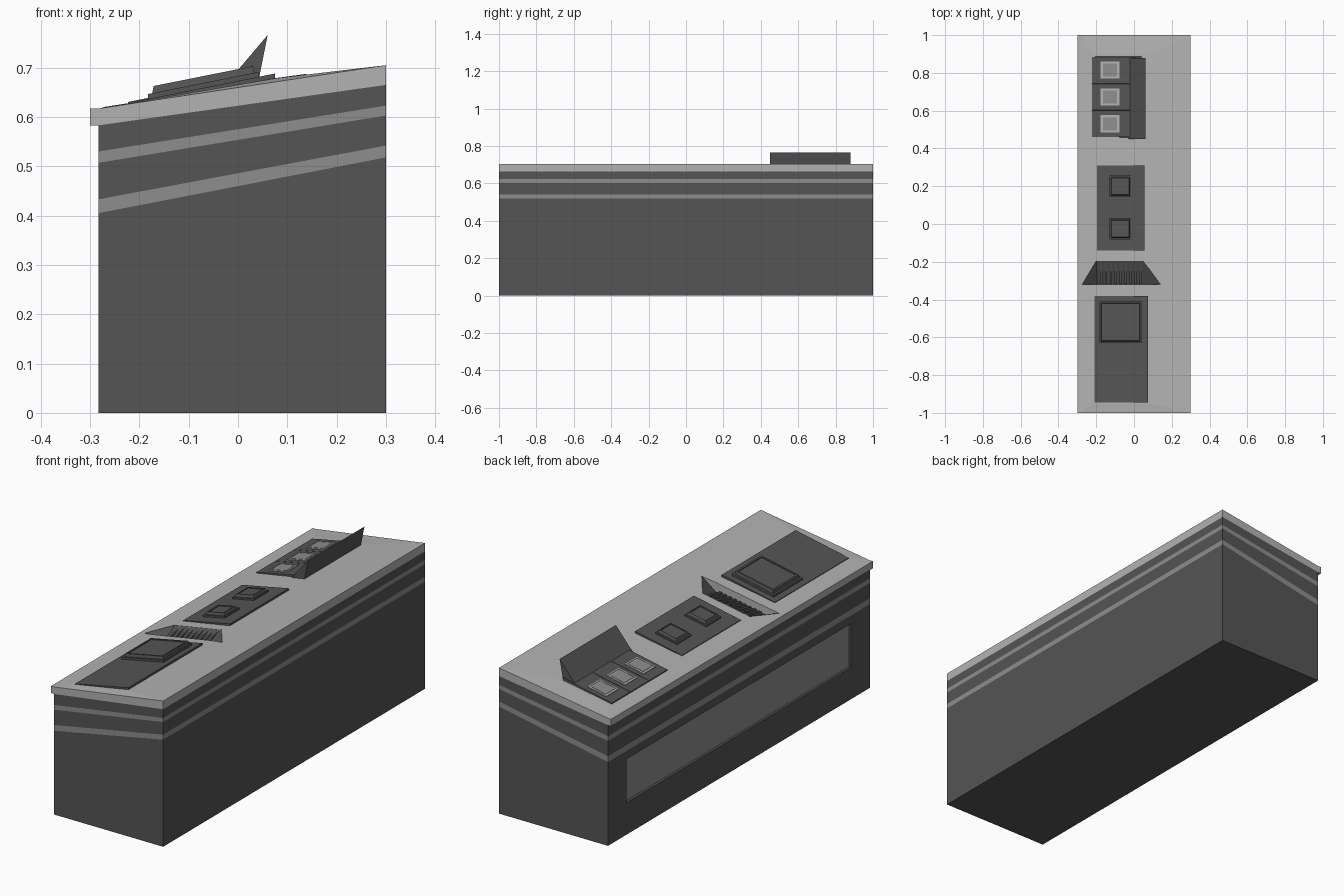
import bpy, bmesh
from mathutils import Vector

if "Cube" in bpy.data.objects:
    bpy.data.objects.remove(bpy.data.objects["Cube"])


def material(name, v):
    m = bpy.data.materials.new(name)
    m.diffuse_color = (v, v, v, 1)
    m.use_nodes = True
    m.node_tree.nodes["Principled BSDF"].inputs["Base Color"].default_value = m.diffuse_color
    return m


DARK, MID, LIGHT = material("dark", 0.09), material("mid", 0.27), material("light", 0.45)


def finish(bm, name, *mats):
    bmesh.ops.recalc_face_normals(bm, faces=bm.faces[:])
    me = bpy.data.meshes.new(name)
    bm.to_mesh(me)
    bm.free()
    for m in mats:
        me.materials.append(m)
    ob = bpy.data.objects.new(name, me)
    bpy.context.collection.objects.link(ob)
    return ob


def prism(a, b):
    """Closed solid between two matching outlines."""
    bm = bmesh.new()
    va, vb = [bm.verts.new(p) for p in a], [bm.verts.new(p) for p in b]
    n = len(a)
    for i in range(n):
        j = (i + 1) % n
        bm.faces.new((va[i], va[j], vb[j], vb[i]))
    bm.faces.new(va)
    top = bm.faces.new(vb)
    bm.normal_update()
    return bm, top


def xz_prism(profile, y0, y1):
    return prism([(x, y0, z) for x, z in profile], [(x, y1, z) for x, z in profile])[0]


def rect(x0, x1, y0, y1):
    return [(x0, y0), (x1, y0), (x1, y1), (x0, y1)]


def deck(x):
    """Height of the tilted control plates."""
    return 0.631 + 0.2 * (x + 0.21)


def surface(x):
    """Height of the countertop."""
    if x < -0.22:
        return 0.617 + 0.151 * (x + 0.283)
    if x < 0.08:
        return 0.6265 + 0.175 * (x + 0.22)
    return 0.679 + 0.118 * (x - 0.08)


def pad(name, x0, x1, y0, y1, low, high, taper=0.0, rim=0.0, sink=0.0, mat=DARK):
    """Block on the tilted deck, optionally tapered with a sunken top."""
    a = [(x, y, deck(x) + low) for x, y in rect(x0, x1, y0, y1)]
    t = taper
    b = [(x, y, deck(x) + high) for x, y in rect(x0 + t, x1 - t, y0 + t, y1 - t)]
    bm, top = prism(a, b)
    if rim:
        bmesh.ops.recalc_face_normals(bm, faces=bm.faces[:])
        bmesh.ops.inset_region(bm, faces=[top], thickness=rim)
        bm2 = bmesh.ops.extrude_discrete_faces(bm, faces=[top])["faces"][0]
        bmesh.ops.translate(bm, verts=bm2.verts[:], vec=(0, 0, -sink))
    return finish(bm, name, mat)


# Cabinet body: stacked sloping rings, every second band is a light stripe
levels = [(0, 0), (.405, .518), (.433, .542), (.507, .603), (.53, .623), (.583, .665)]
bm = bmesh.new()
rings = [[bm.verts.new((x, y, zl if x < 0 else zr)) for x, y in rect(-.283, .3, -1, 1)]
         for zl, zr in levels]
for k in range(len(rings) - 1):
    for i in range(4):
        j = (i + 1) % 4
        f = bm.faces.new((rings[k][i], rings[k][j], rings[k + 1][j], rings[k + 1][i]))
        f.material_index = k % 2
        if k == 0 and i == 3:
            side = f
bm.faces.new(rings[0])
bm.faces.new(rings[-1])
bmesh.ops.recalc_face_normals(bm, faces=bm.faces[:])

# Recessed long panel on the user side
bmesh.ops.inset_region(bm, faces=[side], thickness=0.03)
for v in side.verts:
    v.co = (-.283, .857 if v.co.y > 0 else -.857, .365 if v.co.z > .2 else .155)
inner = bmesh.ops.extrude_discrete_faces(bm, faces=[side])["faces"][0]
inner.material_index = 1
bmesh.ops.translate(bm, verts=inner.verts[:], vec=(0.012, 0, 0))
body = finish(bm, "cabinet_body", DARK, MID)

# Countertop with a slightly swollen middle
bm = xz_prism([(-.3, .583), (-.283, .583), (.3, .665), (.3, .705), (-.283, .617), (-.3, .617)], -1, 1)
bmesh.ops.recalc_face_normals(bm, faces=bm.faces[:])
top = max((f for f in bm.faces if abs(f.normal.y) < .5), key=lambda f: f.calc_center_median().z + f.normal.z)
bmesh.ops.inset_region(bm, faces=[top], thickness=0.05)
for v in top.verts:
    x = -.22 if v.co.x < 0 else .08
    v.co = (x, .9 if v.co.y > 0 else -.95, surface(x))
counter = finish(bm, "countertop", LIGHT)

# Sunken vent: cutter, dark lining and slats
DEPTH = 0.055
n1, n2 = Vector((-.2, -.195, surface(-.2))), Vector((.05, -.195, surface(.05)))
w1, w2 = Vector((-.275, -.32, surface(-.275))), Vector((.14, -.32, surface(.14)))
f1 = Vector((-.195, -.32, surface(-.195) - DEPTH))
f2 = Vector((.05, -.32, surface(.05) - DEPTH))
up = Vector((0, 0, .03))
bm = bmesh.new()
for p in (n1, n2, w1, w2, f1, f2, n1 + up, n2 + up, w1 + up, w2 + up):
    bm.verts.new(p)
bmesh.ops.convex_hull(bm, input=bm.verts[:])
cutter = finish(bm, "vent_cutter")
cutter.hide_render = True
cutter.hide_viewport = True
for ob in (body, counter):
    mod = ob.modifiers.new("vent", "BOOLEAN")
    mod.operation, mod.object, mod.solver = "DIFFERENCE", cutter, "EXACT"

bm = bmesh.new()
v = [bm.verts.new(p + Vector((0, 0, .0015))) for p in (n1, n2, f2, f1, w1, w2)]
for ids in ((0, 1, 2, 3), (0, 3, 4), (1, 5, 2)):
    bm.faces.new([v[i] for i in ids])
finish(bm, "vent_lining", DARK)

for i in range(9):
    x = -.18 + i * .026
    ends = []
    for xx in (x, x + .012):
        s = surface(xx)
        ends.append([(xx, -.2, s - .002), (xx, -.318, s - DEPTH), (xx, -.318, s - .032)])
    finish(prism(*ends)[0], f"vent_slat_{i + 1}", DARK)

# Front control plate with a raised framed screen
pad("screen_plate", -.21, .075, -.945, -.38, -.02, 0)
pad("screen_base", -.182, .042, -.63, -.41, -.005, .01)
pad("screen_frame", -.175, .034, -.622, -.418, .005, .024, taper=.004, rim=.012, sink=.004)

# Middle plate with two square buttons
pad("button_plate", -.195, .055, -.14, .31, -.02, 0)
for i, y in enumerate((-.025, .2)):
    pad(f"button_base_{i + 1}", -.13, -.015, y - .056, y + .056, -.005, .008)
    pad(f"button_cap_{i + 1}", -.124, -.021, y - .05, y + .05, .005, .02, taper=.006, rim=.008, sink=.003)

# Rear plate with three light tiles
for i, y in enumerate((.53, .6725, .815)):
    pad(f"tile_cell_{i + 1}", -.225, .04, y - .072, y + .072, -.02, .002, taper=.002)
    pad(f"tile_frame_{i + 1}", -.177, -.078, y - .046, y + .046, -.005, .005,
        rim=.008, sink=.002, mat=LIGHT)
    pad(f"tile_{i + 1}", -.165, -.09, y - .034, y + .034, -.005, .0045, mat=MID)

# Upright hood behind the tiles
finish(xz_prism([(-.03, .66), (.06, .766), (.04, .665)], .45, .88), "hood", DARK)
